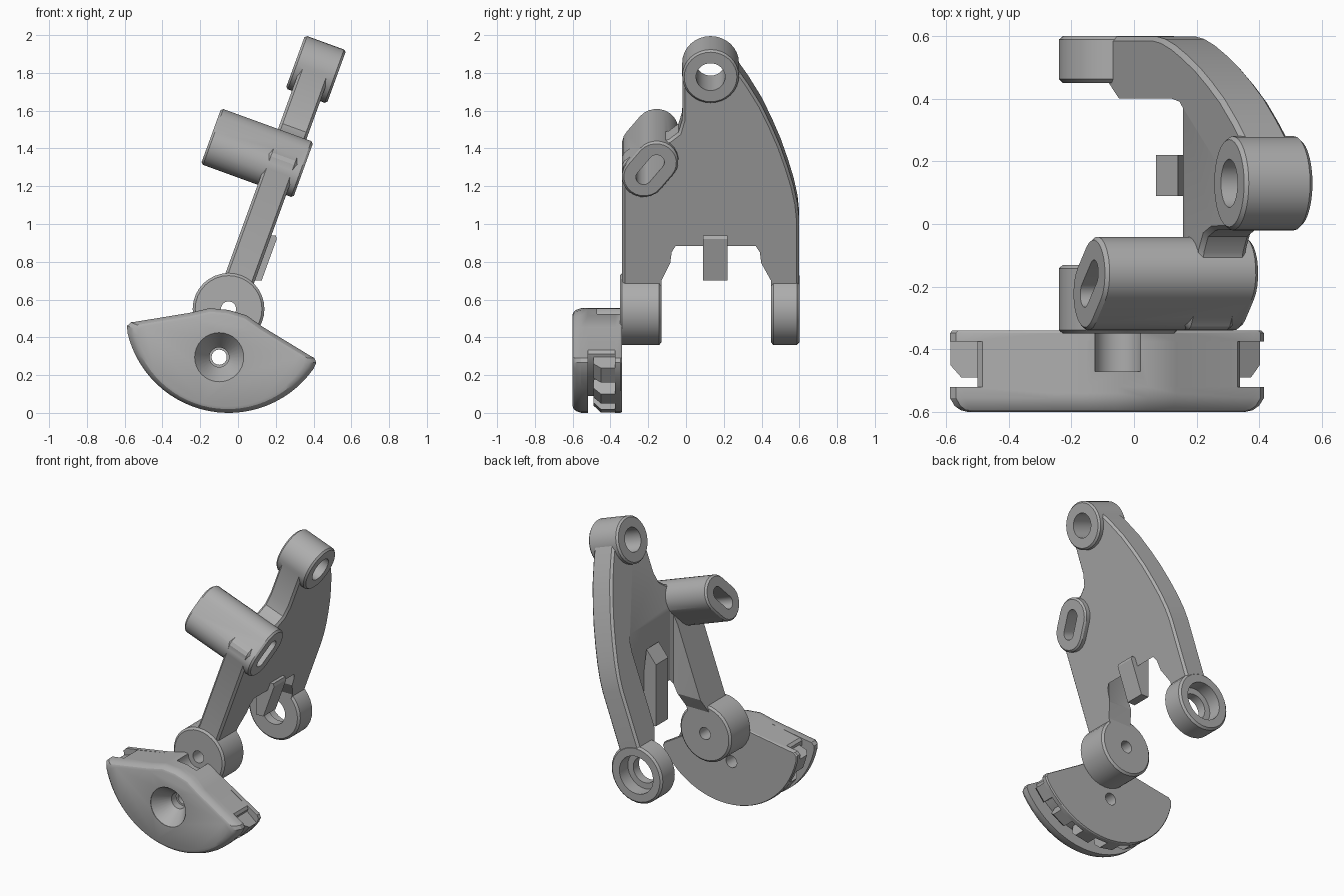
import bpy, bmesh, math
from mathutils import Matrix, Vector

if "Cube" in bpy.data.objects:
    bpy.data.objects.remove(bpy.data.objects["Cube"])

grey = bpy.data.materials.new("mid_grey")
grey.use_nodes = True
grey.diffuse_color = (0.42, 0.42, 0.42, 1)
grey.node_tree.nodes["Principled BSDF"].inputs["Base Color"].default_value = grey.diffuse_color

X, Y, Z = Vector((1, 0, 0)), Vector((0, 1, 0)), Vector((0, 0, 1))
PIVOT = Vector((-0.05, 0, 0.55))


def frame(u, v, w, origin=Vector()):
    m = Matrix((u, v, w)).transposed().to_4x4()
    m.translation = origin
    return m


def turn(deg):
    """Up direction and right direction leaning by an angle about y."""
    t = math.radians(deg)
    return Vector((math.sin(t), 0, math.cos(t))), Vector((math.cos(t), 0, -math.sin(t)))


up, out = turn(20)
PLATE = frame(Y, up, out, PIVOT)
SIDE = frame(Y, Z, X)
FRONT = frame(X, Z, Y)
AXLE = frame(X, Z, Y, PIVOT)
fan_up, fan_right = turn(11)
FAN = frame(fan_right, -fan_up, Y, PIVOT)


def loft(name, pts, rings, fr, centre=(0, 0)):
    """Stack copies of a profile at (depth, scale) and cap the ends."""
    bm = bmesh.new()
    c = Vector(centre)
    loops = []
    for w, s in rings:
        flat = [c + (Vector(p) - c) * s for p in pts]
        loops.append([bm.verts.new(fr @ Vector((p.x, p.y, w))) for p in flat])
    n = len(pts)
    for a, b in zip(loops, loops[1:]):
        for i in range(n):
            j = (i + 1) % n
            bm.faces.new((a[i], a[j], b[j], b[i]))
    bm.faces.new(loops[0])
    bm.faces.new(loops[-1])
    bmesh.ops.recalc_face_normals(bm, faces=bm.faces)
    me = bpy.data.meshes.new(name)
    bm.to_mesh(me)
    bm.free()
    me.materials.append(grey)
    ob = bpy.data.objects.new(name, me)
    bpy.context.collection.objects.link(ob)
    return ob


def bake(ob):
    deps = bpy.context.evaluated_depsgraph_get()
    me = bpy.data.meshes.new_from_object(ob.evaluated_get(deps))
    ob.modifiers.clear()
    ob.data = me


def combine(ob, others, operation):
    for other in others:
        mod = ob.modifiers.new("combine", 'BOOLEAN')
        mod.operation, mod.solver, mod.object = operation, 'EXACT', other
        bake(ob)
        bpy.data.objects.remove(other)


def circle(r, c=(0, 0), n=32):
    return [(c[0] + r * math.cos(2 * math.pi * i / n),
             c[1] + r * math.sin(2 * math.pi * i / n)) for i in range(n)]


def stadium(r, h, c, lean, n=12):
    """Long axis leans from the second axis toward the first."""
    t = math.radians(lean)
    pts = []
    for side in (1, -1):
        for i in range(n + 1):
            a = math.pi * i / n - t + (0 if side > 0 else math.pi)
            pts.append((c[0] + side * h * math.sin(t) + r * math.cos(a),
                        c[1] + side * h * math.cos(t) + r * math.sin(a)))
    return pts


def eased(lo, hi, s=0.93, d=0.012):
    return [(lo, s), (lo + d, 1), (hi - d, 1), (hi, s)]


def straight(lo, hi):
    return [(lo, 1), (hi, 1)]


# Leaning plate with a curved rear edge
outline = [(-.338, 0), (-.338, .85), (-.2, .95), (-.09, .98), (-.04, 1.02), (-.02, 1.09),
           (-.018, 1.35), (.06, 1.45), (.2, 1.45), (.25, 1.41), (.33, 1.29), (.4, 1.17),
           (.455, 1.05), (.5, .94), (.54, .82), (.57, .716), (.59, .62), (.598, .54), (.598, 0)]
frame_ob = loft("leaning_frame", outline, straight(-.08, .08), PLATE)
bev = frame_ob.modifiers.new("edge", 'BEVEL')
bev.width, bev.segments, bev.limit_method = 0.014, 1, 'ANGLE'
bev.angle_limit = math.radians(40)
bake(frame_ob)

# Upright clearance between the two arms
gap = [(-.13, -.2), (-.13, .70), (-.085, .79), (-.085, 1.8),
       (.40, 1.8), (.40, .79), (.45, .70), (.45, -.2)]
combine(frame_ob, [loft("gap", gap, [(-1, 1), (.12, 1), (.145, .96), (.157, .87)],
                        SIDE, (.157, .885))], 'DIFFERENCE')

# Bosses, tube, pivot barrels and the hanging tongue
BOSS = (.13, 1.35)
TUBE = (-.19, .828)
tongue = [(.07, .70), (.125, .70), (.205, .92), (.2, .94), (.17, .94), (.14, 1.2), (.07, 1.113)]
combine(frame_ob, [
    loft("top_boss", circle(.15, BOSS), eased(-.115, .117), PLATE, BOSS),
    loft("tube", stadium(.115, .055, TUBE, 39), eased(-.4, .12), PLATE, TUBE),
    loft("front_barrel", circle(.19), eased(-.35, -.13), AXLE),
    loft("rear_barrel", circle(.19), eased(.45, .6), AXLE),
    loft("tongue", tongue, straight(.09, .22), FRONT),
], 'UNION')
combine(frame_ob, [
    loft("boss_hole", circle(.077, BOSS), straight(-.3, .3), PLATE),
    loft("tube_slot", stadium(.041, .055, TUBE, 39), straight(-.6, .3), PLATE),
    loft("axle_hole", circle(.04), straight(-.6, 0), AXLE),
    loft("rear_hole", circle(.085), straight(.3, .7), AXLE),
    loft("rear_recess", circle(.125), straight(.51, .7), AXLE),
], 'DIFFERENCE')


# Fan-shaped foot, centred on the axle
def fan_profile(r, n=28):
    k = r / .55
    right = [(.1, .015), (.2, .06), (.47 * k, .16 * k), (.495 * k, .168 * k), (.51 * k, .19 * k)]
    arc = []
    for i in range(n + 1):
        a = math.radians(24 + 132 * i / n)
        arc.append((r * math.cos(a), r * math.sin(a)))
    return [(0, .005)] + right + arc + [(-x, y) for x, y in reversed(right)]


MID = (0, .27)
fan = loft("fan_foot", fan_profile(.55),
           [(-.6, .88), (-.594, .93), (-.58, .97), (-.555, 1), (-.52, 1)], FAN, MID)
parts = [loft("core", fan_profile(.46), straight(-.54, -.36), FAN),
         loft("back_layer", fan_profile(.55), [(-.375, 1), (-.348, 1), (-.34, .985)], FAN, MID)]

# Rim blocks
block = [(.40, -.36), (.547, -.36), (.547, -.45), (.51, -.49), (.40, -.49)]
for i in range(7):
    t = math.radians(29 + i * 122 / 6)
    radial = fan_right * math.cos(t) - fan_up * math.sin(t)
    parts.append(loft("rim_block", block, straight(-.05, .05),
                      frame(radial, Y, radial.cross(Y), PIVOT)))
combine(fan, parts, 'UNION')

# Countersunk screw hole and axle pocket
SCREW = (0, .26)
combine(fan, [
    loft("countersink", circle(.13, SCREW), [(-.7, 1), (-.597, 1), (-.49, .4), (-.44, .4)],
         FAN, SCREW),
    loft("screw_hole", circle(.04, SCREW), straight(-.6, -.2), FAN),
    loft("axle_pocket", circle(.075), straight(-.47, -.3), FAN),
], 'DIFFERENCE')

# Smooth shading with sharp edges kept
for ob in (frame_ob, fan):
    bpy.ops.object.select_all(action='DESELECT')
    ob.select_set(True)
    bpy.context.view_layer.objects.active = ob
    bpy.ops.object.shade_smooth_by_angle(angle=math.radians(25))
